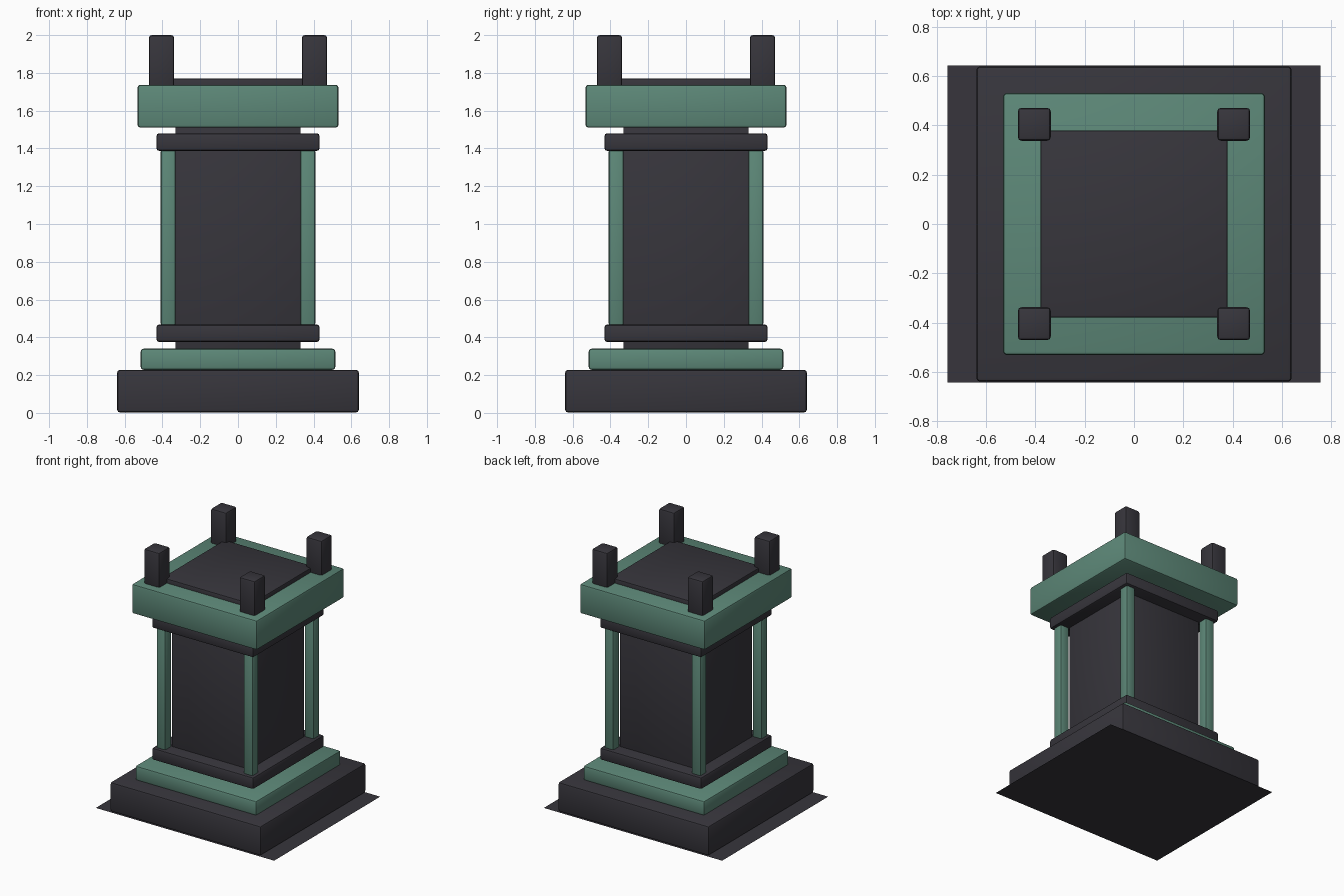
import bpy

if "Cube" in bpy.data.objects:
    bpy.data.objects.remove(bpy.data.objects["Cube"])


def material(name, rgb):
    m = bpy.data.materials.new(name)
    m.diffuse_color = (*rgb, 1.0)
    m.use_nodes = True
    m.node_tree.nodes["Principled BSDF"].inputs["Base Color"].default_value = m.diffuse_color
    return m


DARK = material("charcoal stone", (0.038, 0.036, 0.045))
GREEN = material("sage green", (0.109, 0.246, 0.188))


def block(name, half, z0, z1, mat, x=0.0, y=0.0, bevel=0.015):
    """Square block with softened edges, spanning z0 to z1."""
    bpy.ops.mesh.primitive_cube_add(size=1, location=(x, y, (z0 + z1) / 2))
    ob = bpy.context.object
    ob.name = name
    ob.scale = (2 * half, 2 * half, z1 - z0)
    bpy.ops.object.transform_apply(location=False, rotation=False, scale=True)
    ob.data.materials.append(mat)
    mod = ob.modifiers.new("soft edges", 'BEVEL')
    mod.width = bevel
    mod.segments = 2
    bpy.ops.object.modifier_apply(modifier=mod.name)
    bpy.ops.object.shade_smooth_by_angle()
    return ob


# Ground sheet under the base
bpy.ops.mesh.primitive_plane_add(size=1)
sheet = bpy.context.object
sheet.name = "ground_sheet"
sheet.scale = (1.514, 1.286, 1)
bpy.ops.object.transform_apply(scale=True)
sheet.data.materials.append(DARK)

# Stepped base, body and top, from the bottom up
block("base", 0.64, 0.002, 0.228, DARK)
block("base_step", 0.515, 0.228, 0.34, GREEN)
block("body", 0.332, 0.33, 1.52, DARK, bevel=0.008)
block("lower_band", 0.432, 0.375, 0.468, DARK)
block("upper_band", 0.432, 1.387, 1.48, DARK)
block("top_slab", 0.532, 1.51, 1.737, GREEN)
block("top_panel", 0.38, 1.70, 1.77, DARK, bevel=0.01)

# Corner columns and top posts
for sx, h in ((-1, "left"), (1, "right")):
    for sy, d in ((-1, "front"), (1, "back")):
        block(f"{d}_{h}_column", 0.039, 0.46, 1.395, GREEN, sx * 0.37, sy * 0.37, 0.012)
        block(f"{d}_{h}_post", 0.067, 1.71, 2.0, DARK, sx * 0.405, sy * 0.405)
